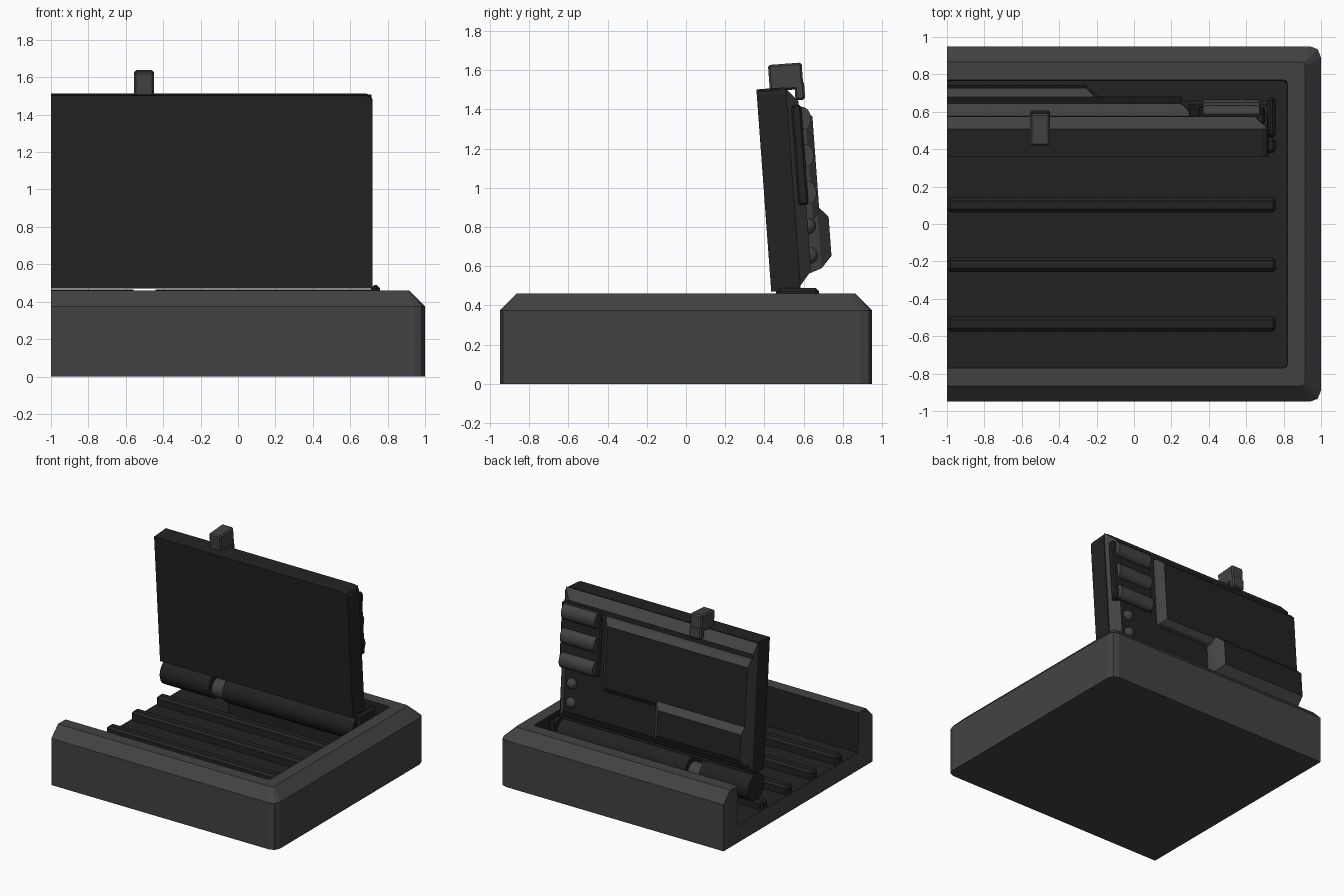
import bpy, bmesh, math
from mathutils import Matrix

if "Cube" in bpy.data.objects:
    bpy.data.objects.remove(bpy.data.objects["Cube"], do_unlink=True)


def material(name, value):
    m = bpy.data.materials.new(name)
    m.use_nodes = True
    colour = (value, value, value, 1)
    m.diffuse_color = colour
    bsdf = m.node_tree.nodes["Principled BSDF"]
    bsdf.inputs["Base Color"].default_value = colour
    bsdf.inputs["Roughness"].default_value = 0.8
    return m


GREY = material("grey plastic", 0.055)
DARK = material("dark plastic", 0.016)

# Lid frame: x across, y through the thickness, z up the lid
LID = Matrix.Translation((0, 0.435, 0.47)) @ Matrix.Rotation(math.radians(4.2), 4, "X")


def finish(bm, name, mats, matrix=None):
    bmesh.ops.recalc_face_normals(bm, faces=bm.faces)
    if matrix:
        bm.transform(matrix)
    me = bpy.data.meshes.new(name)
    bm.to_mesh(me)
    bm.free()
    ob = bpy.data.objects.new(name, me)
    bpy.context.collection.objects.link(ob)
    for m in mats:
        me.materials.append(m)
    return ob


def box(name, x, y, z, mat, matrix=None, bevel=0.0):
    bm = bmesh.new()
    bmesh.ops.create_cube(bm, size=1)
    for v in bm.verts:
        v.co = [a + (b - a) * (c + 0.5) for (a, b), c in zip((x, y, z), v.co)]
    if bevel:
        bmesh.ops.bevel(bm, geom=bm.edges[:], offset=bevel, segments=1, affect="EDGES")
    return finish(bm, name, [mat], matrix)


def rod(name, x, y, z, radius, mat, matrix=None, squash=1.0):
    bm = bmesh.new()
    bmesh.ops.create_cone(bm, cap_ends=True, segments=24, radius1=radius,
                          radius2=radius, depth=x[1] - x[0])
    bm.transform(Matrix.Translation(((x[0] + x[1]) / 2, y, z))
                 @ Matrix.Diagonal((1, squash, 1, 1))
                 @ Matrix.Rotation(math.pi / 2, 4, "Y"))
    ob = finish(bm, name, [mat], matrix)
    for p in ob.data.polygons:
        p.use_smooth = len(p.vertices) == 4
    return ob


def raised_panel(name, x, z, depths, insets):
    """Stepped plate on the lid's back: grey sloped sides, dark flat face."""
    bm = bmesh.new()
    loops = []
    for d, i in zip(depths, insets):
        pts = [(x[0], z[0] + i), (x[1] - i, z[0] + i), (x[1] - i, z[1] - i), (x[0], z[1] - i)]
        loops.append([bm.verts.new((px, d, pz)) for px, pz in pts])
    for a, b in zip(loops, loops[1:]):
        for k in range(4):
            n = (k + 1) % 4
            bm.faces.new((a[k], a[n], b[n], b[k]))
    bm.faces.new(loops[0])
    bm.faces.new(loops[-1]).material_index = 1
    return finish(bm, name, [GREY, DARK], LID)


# Tray base: rings from the outer foot over the rim to the recessed floor
def ring(bm, inset, z, corner):
    X, Y = 1 - inset, 0.95 - inset
    half = [(-1, Y), (X - corner, Y), (X - corner * 0.3, Y - corner * 0.25), (X, Y - corner)]
    pts = half + [(px, -py) for px, py in reversed(half)]
    return [bm.verts.new((px, py, z)) for px, py in pts]


bm = bmesh.new()
rings = [ring(bm, *r) for r in ((0, 0, 0.06), (0, 0.375, 0.06), (0.085, 0.46, 0.02),
                                (0.18, 0.46, 0.02), (0.185, 0.14, 0.02))]
for level, (a, b) in enumerate(zip(rings, rings[1:])):
    for k in range(len(a) - 1):
        f = bm.faces.new((a[k], a[k + 1], b[k + 1], b[k]))
        f.material_index = int(level == 3)
bm.faces.new(rings[0])
bm.faces.new(rings[-1]).material_index = 1
bm.faces.new([r[0] for r in rings] + [r[-1] for r in reversed(rings)])
finish(bm, "tray_base", [GREY, DARK])

# Floor ribs
for i in range(4):
    y = -0.535 + 0.318 * i
    box(f"floor_rib_{i + 1}", (-1, 0.76), (y - 0.04, y + 0.04), (0.12, 0.21), DARK, bevel=0.018)

# Hinge barrels, hub and end bracket
rod("hinge_barrel_short", (-1, -0.56), 0.535, 0.36, 0.105, DARK)
rod("hinge_barrel_long", (-0.44, 0.72), 0.535, 0.36, 0.105, DARK)
rod("hinge_hub", (-0.56, -0.44), 0.535, 0.34, 0.075, GREY)
box("hinge_support", (-0.44, 0.72), (0.5, 0.66), (0.14, 0.34), DARK)
box("hinge_bracket", (0.71, 0.76), (0.46, 0.68), (0.14, 0.49), DARK, bevel=0.02)

# Lid slab with a rounded upper corner
bm = bmesh.new()
outline = [(-1, 0), (0.72, 0), (0.72, 1.0), (0.71, 1.024), (0.685, 1.035), (-1, 1.035)]
front = bm.faces.new([bm.verts.new((x, 0, z)) for x, z in outline])
out = bmesh.ops.extrude_face_region(bm, geom=[front])
for v in out["geom"]:
    if isinstance(v, bmesh.types.BMVert):
        v.co.y = 0.15
if not front.is_valid or len(bm.faces) < 8:
    bm.faces.new([v for v in bm.verts if v.co.y < 0.01])
finish(bm, "lid_slab", [DARK], LID)

# Lid back: bevelled frame, display panel and control box
raised_panel("lid_back_frame", (-1, 0.715), (0.02, 1.03), (0.15, 0.21), (0, 0.07))
raised_panel("display_panel", (-1, 0.3), (0.34, 0.925), (0.205, 0.24, 0.275), (0, 0.01, 0.05))
raised_panel("control_box", (-1, -0.18), (0.08, 0.44), (0.205, 0.265, 0.32), (0, 0.02, 0.08))

# Grip plate with rounded bars, and two round buttons
box("grip_plate", (0.34, 0.7), (0.17, 0.222), (0.43, 0.94), DARK, LID, 0.01)
for i in range(3):
    z = 0.87 - 0.19 * i
    rod(f"grip_bar_{i + 1}", (0.37, 0.67), 0.222, z, 0.06, GREY, LID, 0.75)
for i in range(2):
    bm = bmesh.new()
    bmesh.ops.create_uvsphere(bm, u_segments=20, v_segments=12, radius=0.042)
    bm.transform(Matrix.Translation((0.58, 0.21, 0.32 - 0.15 * i)))
    button = finish(bm, f"round_button_{i + 1}", [GREY], LID)
    for p in button.data.polygons:
        p.use_smooth = True

# Latch hooked over the top edge
box("latch_top", (-0.555, -0.45), (0.068, 0.24), (1.02, 1.155), GREY, LID, 0.01)
box("latch_tongue", (-0.555, -0.45), (0.195, 0.245), (0.965, 1.06), GREY, LID, 0.01)
